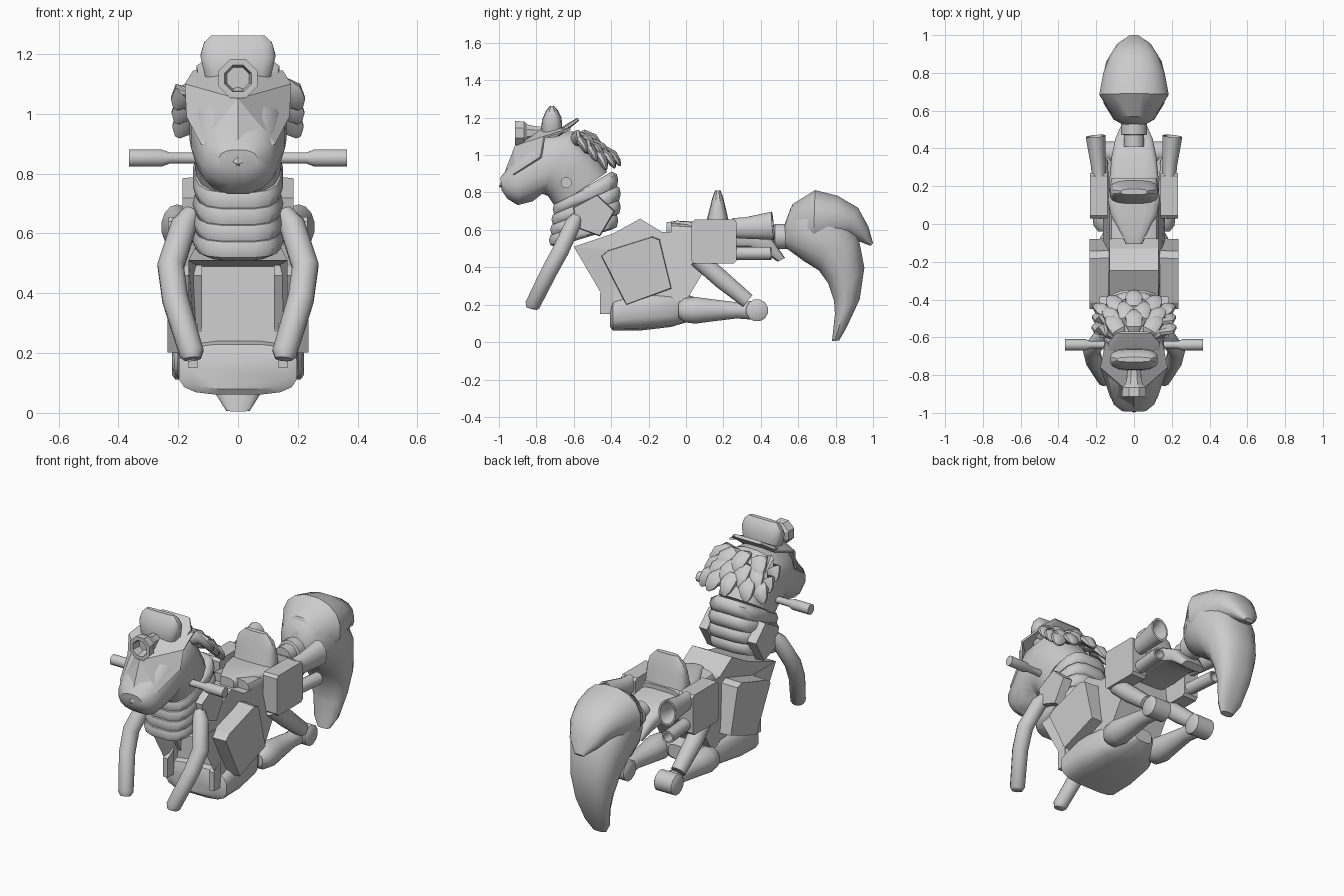
import bpy, bmesh, math
from mathutils import Vector

cube = bpy.data.objects.get("Cube")
if cube:
    bpy.data.objects.remove(cube)

grey = bpy.data.materials.new("plain_grey")
grey.use_nodes = True
grey.diffuse_color = (0.6, 0.6, 0.6, 1)
grey.node_tree.nodes["Principled BSDF"].inputs["Base Color"].default_value = (0.6, 0.6, 0.6, 1)


def finish(name, bm, angle=35, mirror=False):
    bmesh.ops.recalc_face_normals(bm, faces=bm.faces)
    mesh = bpy.data.meshes.new(name)
    bm.to_mesh(mesh)
    bm.free()
    mesh.materials.append(grey)
    ob = bpy.data.objects.new(name, mesh)
    bpy.context.collection.objects.link(ob)
    if mirror:
        ob.modifiers.new("Mirror", "MIRROR").use_mirror_merge = False
    if angle:
        bpy.ops.object.select_all(action="DESELECT")
        ob.select_set(True)
        bpy.context.view_layer.objects.active = ob
        bpy.ops.object.shade_smooth_by_angle(angle=math.radians(angle))
    return ob


def skin(bm, rings):
    n = len(rings[0])
    rings = [[bm.verts.new(p) for p in r] for r in rings]
    for a, b in zip(rings, rings[1:]):
        for i in range(n):
            j = (i + 1) % n
            bm.faces.new((a[i], a[j], b[j], b[i]))
    bm.faces.new(rings[0])
    bm.faces.new(rings[-1])


def loft(name, sections, n=16, power=0.7, angle=35):
    """Each section: (y, z) of one edge, (y, z) of the opposite edge, half width."""
    def soft(v):
        return math.copysign(abs(v) ** power, v)
    rings = []
    for y1, z1, y2, z2, w in sections:
        ring = []
        for i in range(n):
            t = 2 * math.pi * (i + 0.5) / n
            c, s = soft(math.cos(t)), soft(math.sin(t))
            ring.append((w * c, (y1 + y2) / 2 + s * (y1 - y2) / 2, (z1 + z2) / 2 + s * (z1 - z2) / 2))
        rings.append(ring)
    bm = bmesh.new()
    skin(bm, rings)
    return finish(name, bm, angle)


def tube(name, path, radii, n=12, mirror=True, angle=40, flat=1.0):
    """Round tube; a path that doubles back makes a hollow end."""
    pts = [Vector(p) for p in path]
    rings, d = [], (pts[1] - pts[0]).normalized()
    for i, p in enumerate(pts):
        step = pts[min(i + 1, len(pts) - 1)] - pts[max(i - 1, 0)]
        if step.length > 1e-4:
            d = step.normalized() if step.dot(d) > 0 else -step.normalized()
        ref = Vector((1, 0, 0)) if abs(d.x) < 0.8 else Vector((0, 0, 1))
        u = (ref - d * ref.dot(d)).normalized()
        v = d.cross(u)
        rings.append([p + radii[i] * (u * math.cos(a) + flat * v * math.sin(a))
                      for a in (2 * math.pi * (k + 0.5) / n for k in range(n))])
    bm = bmesh.new()
    skin(bm, rings)
    return finish(name, bm, angle, mirror)


def prism(name, outline, x0, x1, shrink=1.0):
    """Mirrored side outline extruded from x0 to x1, its outer face scaled by shrink."""
    cy = sum(p[0] for p in outline) / len(outline)
    cz = sum(p[1] for p in outline) / len(outline)
    bm = bmesh.new()
    skin(bm, [[(x0, y, z) for y, z in outline],
              [(x1, cy + (y - cy) * shrink, cz + (z - cz) * shrink) for y, z in outline]])
    return finish(name, bm, 0, True)


# Head, with a faceted face guard over the brow
loft("head", [(-.42, .91, -.70, .72, .14), (-.50, 1.03, -.74, .78, .155), (-.60, 1.13, -.77, .79, .165),
              (-.76, 1.12, -.82, .75, .16), (-.87, 1.02, -.90, .73, .135),
              (-.955, .93, -.955, .765, .11), (-.993, .88, -.985, .81, .065)], power=0.82)
guard = [(0, -.79, 1.14), (0, -.915, 1.05), (0, -1, .83), (.15, -.62, 1.145), (.178, -.76, 1.1),
         (.172, -.78, .99), (.125, -.92, .9)]
bm = bmesh.new()
v = [bm.verts.new(p) for p in guard]
for f in ((0, 1, 4, 3), (1, 6, 5, 4), (1, 2, 6)):
    bm.faces.new([v[i] for i in f])
guard_ob = finish("face_guard", bm, 0, True)
guard_ob.modifiers.new("Thickness", "SOLIDIFY").thickness = 0.012

# Crest, swept plate and hollow headlamp
loft("crest", [(-.765, 1.08, -.665, 1.08, .10), (-.775, 1.14, -.66, 1.14, .115), (-.77, 1.19, -.665, 1.2, .127),
               (-.75, 1.235, -.685, 1.24, .115), (-.73, 1.262, -.705, 1.262, .09)], power=0.6)
loft("crest_plate", [(-.70, 1.12, -.68, 1.10, .13), (-.64, 1.165, -.62, 1.145, .14),
                     (-.58, 1.2, -.57, 1.185, .09)], power=0.4)
tube("headlamp", [(0, y, 1.118) for y in (-.74, -.81, -.85, -.865, -.913, -.913, -.86)],
     [.035, .04, .05, .066, .07, .048, .04], n=8, mirror=False, angle=0)

# Handlebars
tube("handlebar", [(x, -.64, .852) for x in (.12, .23, .255, .365)], [.02, .02, .03, .03], n=10)

# Mane of broad overlapping tufts fanning from the crown
for row in range(3):
    count = 5 + row % 2
    base_y, base_z = -.60 + .055 * row, 1.105 - .04 * row
    for i in range(count):
        a = math.radians(-75 + 150 * i / (count - 1))
        start = Vector((.10 * math.sin(a), base_y - .02 * abs(math.sin(a)), base_z - .02 * abs(math.sin(a))))
        way = Vector((.75 * math.sin(a), .35 + .55 * math.cos(a), -.42 - .06 * row)).normalized()
        tube("mane_tuft", [start + way * s + Vector((0, .01, h)) for s, h in
                           ((0, 0), (.05, .03), (.105, .03), (.135, .01), (.15, -.005))],
             [.018, .044, .048, .034, .01], n=8, mirror=False, flat=0.55)

# Bellows neck, plump rings fanned from level to tilted
for i in range(4):
    t = i / 3
    fy, fz, by, bz = -.735 + .02 * t, .545 + .165 * t, -.34 - .02 * abs(1 - 2 * t), .65 + .215 * t
    loft("neck_ring", [(fy + k, fz + f, by - k, bz + b, .153 - k) for k, f, b in
                       ((.035, -.036, -.048), (.008, -.026, -.034), (0, 0, 0),
                        (.008, .026, .034), (.035, .036, .048))], power=0.6, angle=50)

# Shoulder plates and curved forelegs
prism("shoulder_plate", [(-.605, .72), (-.475, .79), (-.38, .70), (-.46, .565), (-.585, .61)], .13, .185, shrink=0.95)
tube("foreleg", [(.155, -.58, .67), (.18, -.605, .63), (.225, -.67, .49), (.21, -.73, .38),
                 (.155, -.82, .20), (.153, -.825, .18)], [.03, .044, .046, .045, .042, .03], angle=50)

# Main frame with a sloping recess in the front
outline = [(-.60, .51), (-.39, .58), (-.245, .66), (-.13, .59), (.10, .58), (.12, .42), (.0, .22), (-.40, .17)]
bm = bmesh.new()
skin(bm, [[(s * (.165 - (.035 if z > .55 else 0)), y, z) for y, z in outline] for s in (-1, 1)])
bmesh.ops.recalc_face_normals(bm, faces=bm.faces)
front = min(bm.faces, key=lambda f: f.calc_center_median().y)
bmesh.ops.inset_region(bm, faces=[front], thickness=.035)
for vert in front.verts:
    vert.co.y += .24 if vert.co.z > .35 else .05
finish("frame", bm, 0)
prism("frame_foot", [(-.46, .15), (-.40, .15), (-.40, .30), (-.46, .26)], .135, .165)

# Rounded belly
loft("belly", [(-.405, .19, -.405, .08, .17), (-.39, .23, -.39, .06, .2), (-.25, .28, -.25, .06, .205),
               (-.08, .27, -.08, .08, .185), (.02, .25, .02, .11, .13), (.08, .23, .08, .15, .06)], power=0.6)

# Side panels and saddle bags
prism("side_panel", [(-.455, .46), (-.42, .49), (-.18, .565), (-.14, .55), (-.075, .285), (-.32, .195)],
      .12, .235, shrink=0.97)
prism("saddle_bag", [(.03, .435), (.045, .42), (.255, .42), (.27, .435), (.27, .64), (.255, .655),
                     (.045, .655), (.03, .64)], .14, .233)

# Seat and backrest
loft("seat", [(-.105, .64, -.105, .57, .045), (-.05, .65, -.03, .56, .075), (.05, .645, .05, .55, .125),
              (.13, .65, .13, .55, .14), (.24, .64, .24, .55, .12)], power=0.5)
loft("backrest", [(.10, .62, .235, .62, .13), (.125, .71, .215, .71, .125), (.14, .77, .20, .77, .11),
                  (.155, .81, .185, .81, .07)], power=0.65)

# Rear fender, tail mount
loft("rear_fender", [(-.08, .64, -.08, .5, .13), (.2, .62, .2, .5, .135), (.36, .6, .34, .5, .12),
                     (.46, .55, .43, .47, .10), (.53, .45, .49, .43, .07)], power=0.5)
tube("tail_mount", [(0, y, .565) for y in (.41, .47, .475, .56)], [.055, .055, .07, .07], mirror=False)

# Flared and straight exhausts, open at the back
tube("flared_exhaust", [(.185, .25, .61), (.19, .32, .61), (.203, .465, .622), (.203, .465, .622), (.195, .36, .61)],
     [.038, .041, .054, .045, .024], n=14, flat=1.4)
tube("lower_exhaust", [(.18, .25, .475), (.2, .455, .475), (.2, .455, .475), (.19, .36, .475)],
     [.036, .036, .026, .026])

# Hind legs
tube("hind_strut", [(.17, .06, .45), (.18, .19, .335), (.18, .33, .22)], [.05, .05, .042])
tube("hind_leg", [(.15, y, .17) for y in (-.04, -.01, .05, .12, .27, .36, .41)],
     [.04, .066, .074, .064, .045, .052, .04], n=12)
tube("hind_hub", [(x, .38, .17) for x in (.09, .10, .21, .22)], [.045, .06, .06, .045], n=12)

# Tail: curling plume under a pointed cap
loft("tail_plume", [(.52, .61, .52, .51, .05), (.56, .72, .55, .49, .11), (.66, .79, .63, .43, .165),
                    (.80, .75, .71, .38, .17), (.92, .58, .76, .31, .15), (.955, .40, .79, .22, .125),
                    (.93, .23, .795, .15, .10), (.86, .08, .785, .05, .075), (.82, .01, .78, .005, .04)], power=0.85)
loft("tail_cap", [(.53, .64, .53, .54, .05), (.57, .74, .56, .52, .11), (.69, .815, .68, .50, .187),
                  (.81, .785, .79, .53, .165), (.92, .72, .85, .56, .13), (.975, .62, .92, .54, .09),
                  (1.0, .53, .985, .515, .03)], power=0.9)
